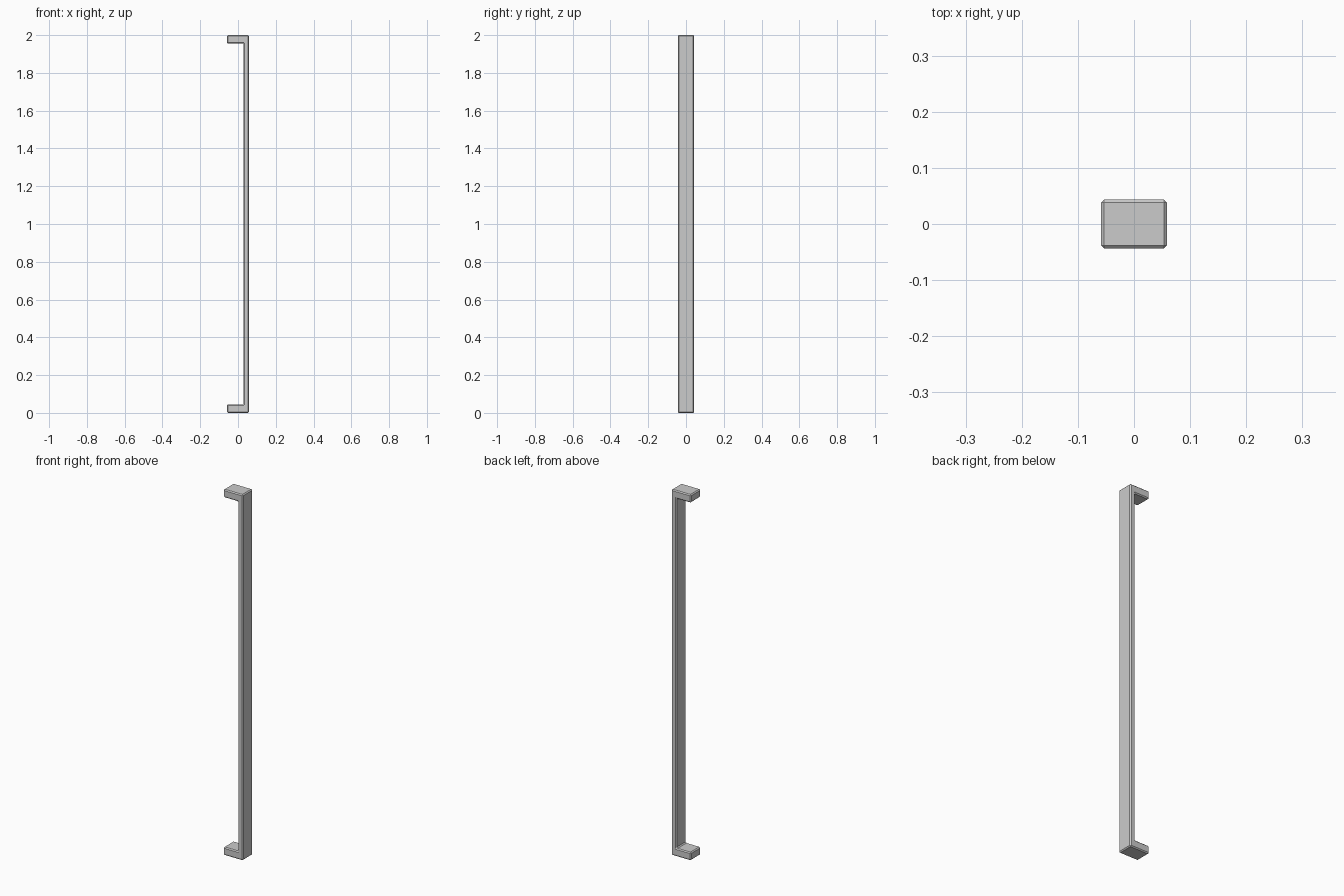
import bpy, bmesh

if "Cube" in bpy.data.objects:
    bpy.data.objects.remove(bpy.data.objects["Cube"])

HALF_X, HALF_Y, HEIGHT = 0.059, 0.0435, 2.0
INNER_X = 0.029      # inner face of the grip bar
FOOT = 0.044         # thickness of each end foot
CHAMFER = 0.0055

# C-shaped side profile (x, z)
profile = [(-HALF_X, 0), (HALF_X, 0), (HALF_X, HEIGHT), (-HALF_X, HEIGHT),
           (-HALF_X, HEIGHT - FOOT), (INNER_X, HEIGHT - FOOT),
           (INNER_X, FOOT), (-HALF_X, FOOT)]

# Extrude the profile across the handle's width
bm = bmesh.new()
face = bm.faces.new([bm.verts.new((x, -HALF_Y, z)) for x, z in profile])
ext = bmesh.ops.extrude_face_region(bm, geom=[face])
verts = [v for v in ext["geom"] if isinstance(v, bmesh.types.BMVert)]
bmesh.ops.translate(bm, verts=verts, vec=(0, 2 * HALF_Y, 0))
bmesh.ops.recalc_face_normals(bm, faces=bm.faces[:])

mesh = bpy.data.meshes.new("pull_handle")
bm.to_mesh(mesh)
bm.free()
handle = bpy.data.objects.new("pull_handle", mesh)
bpy.context.collection.objects.link(handle)

# Flat chamfer on every edge, including the inner corners
bevel = handle.modifiers.new("chamfer", 'BEVEL')
bevel.width = CHAMFER
bevel.segments = 1
bevel.limit_method = 'ANGLE'
